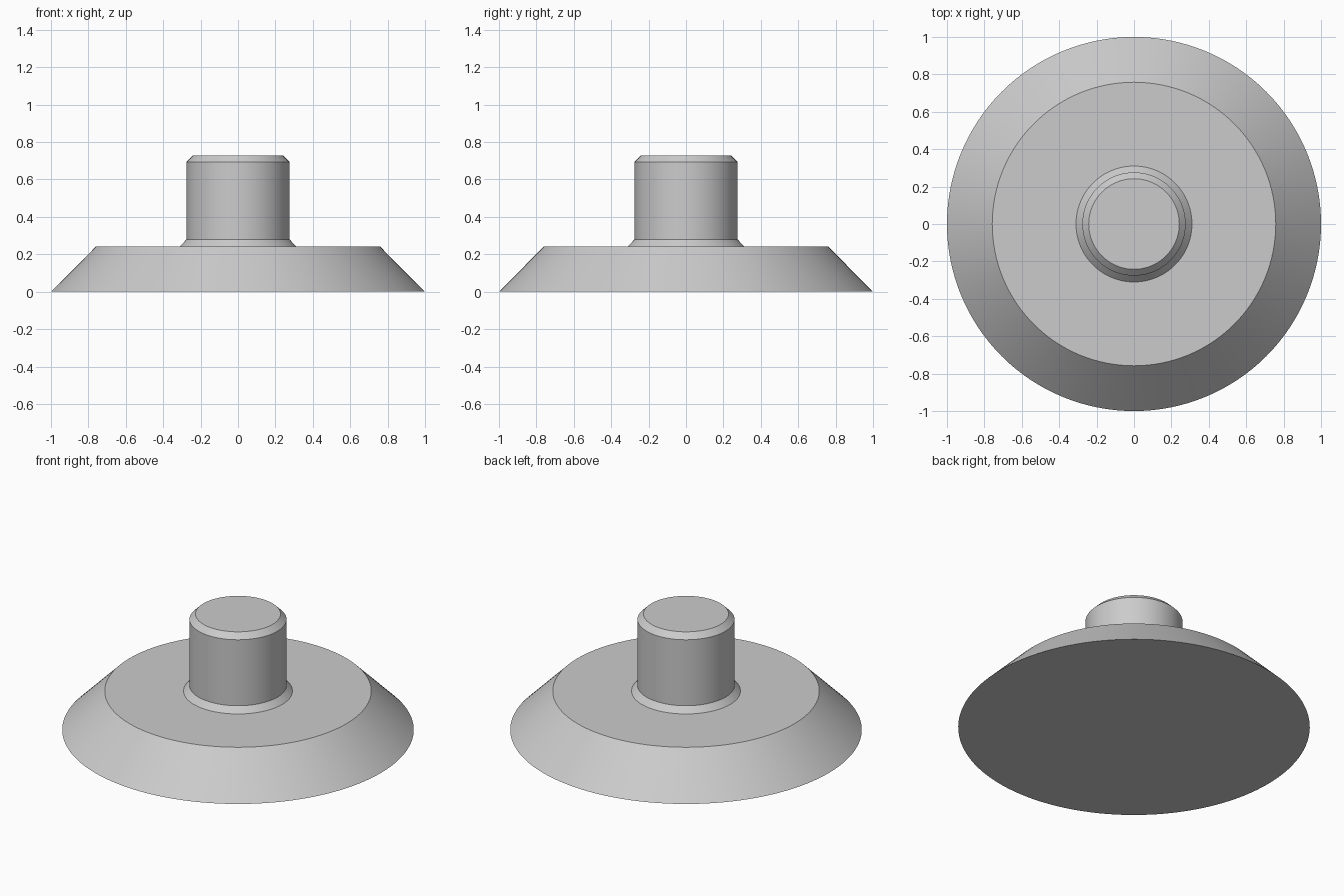
import bpy, bmesh
from math import cos, sin, tau, radians

if "Cube" in bpy.data.objects:
    bpy.data.objects.remove(bpy.data.objects["Cube"])

SEGMENTS = 128


def lathe(name, profile):
    """Closed solid of revolution from (radius, height) points, capped at both ends."""
    bm = bmesh.new()
    rings = [[bm.verts.new((r * cos(tau * i / SEGMENTS), r * sin(tau * i / SEGMENTS), z))
              for i in range(SEGMENTS)] for r, z in profile]
    for low, high in zip(rings, rings[1:]):
        for i in range(SEGMENTS):
            j = (i + 1) % SEGMENTS
            bm.faces.new((low[i], low[j], high[j], high[i]))
    bm.faces.new(rings[0][::-1])
    bm.faces.new(rings[-1])
    mesh = bpy.data.meshes.new(name)
    bm.to_mesh(mesh)
    bm.free()
    obj = bpy.data.objects.new(name, mesh)
    bpy.context.collection.objects.link(obj)
    bpy.ops.object.select_all(action='DESELECT')
    obj.select_set(True)
    bpy.context.view_layer.objects.active = obj
    bpy.ops.object.shade_smooth_by_angle(angle=radians(30))


# Conical base, sloped collar, round stem and chamfered tip in one turned piece
lathe("stemmed_base", [
    (1.0, 0.0),
    (0.758, 0.243),
    (0.31, 0.243),
    (0.276, 0.279),
    (0.276, 0.693),
    (0.242, 0.727),
])
